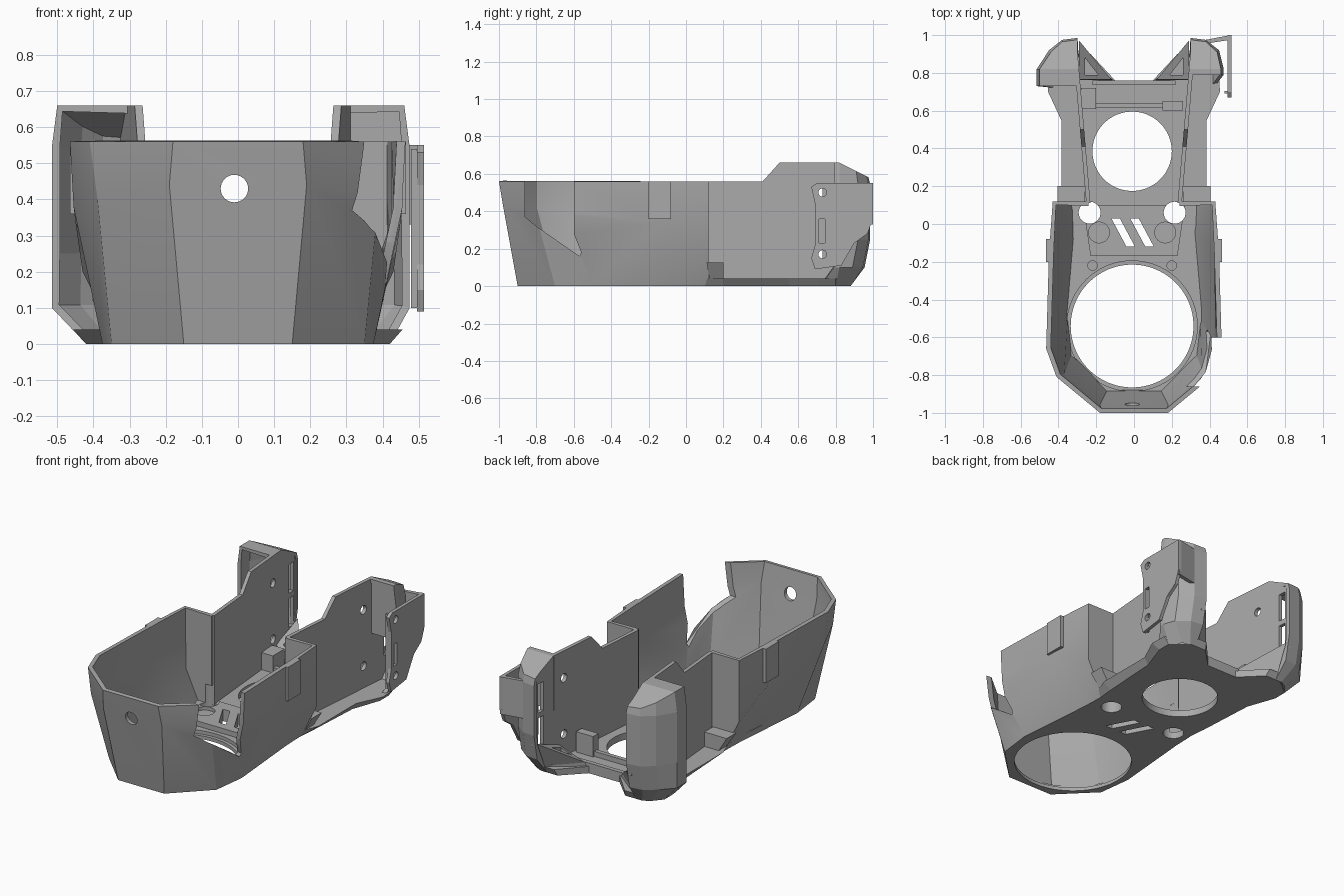
import bpy, bmesh, math

if "Cube" in bpy.data.objects:
    bpy.data.objects.remove(bpy.data.objects["Cube"], do_unlink=True)

GREY = (.40, .40, .40, 1)
mat = bpy.data.materials.new("plain grey plastic")
mat.use_nodes = True
mat.diffuse_color = GREY
mat.node_tree.nodes["Principled BSDF"].inputs["Base Color"].default_value = GREY


def make(name, verts, faces, side=1, solid=True):
    """Mesh object; side=-1 mirrors it across x."""
    bm = bmesh.new()
    vs = [bm.verts.new((x * side, y, z)) for x, y, z in verts]
    for f in faces:
        bm.faces.new([vs[i] for i in f])
    if solid:
        bmesh.ops.recalc_face_normals(bm, faces=bm.faces)
    elif side < 0:
        bmesh.ops.reverse_faces(bm, faces=bm.faces)
    me = bpy.data.meshes.new(name)
    bm.to_mesh(me)
    bm.free()
    me.materials.append(mat)
    ob = bpy.data.objects.new(name, me)
    bpy.context.scene.collection.objects.link(ob)
    return ob


def strips(rings):
    """Quads that join open rings of equal length, bottom to top."""
    n = len(rings[0])
    return [(r * n + i, r * n + i + 1, r * n + n + i + 1, r * n + n + i)
            for r in range(len(rings) - 1) for i in range(n - 1)]


def solid_loft(name, low, high, side=1):
    n = len(low)
    faces = [tuple(range(n)), tuple(range(n, n + n))]
    faces += [(i, (i + 1) % n, n + (i + 1) % n, n + i) for i in range(n)]
    return make(name, low + high, faces, side)


def prism(name, pts, lo, hi, axis="z", side=1):
    place = {"z": lambda a, b, h: (a, b, h), "x": lambda a, b, h: (h, a, b),
             "y": lambda a, b, h: (a, h, b)}[axis]
    return solid_loft(name, [place(a, b, lo) for a, b in pts],
                      [place(a, b, hi) for a, b in pts], side)


def rect(a, b, c, d):
    return [(a, c), (b, c), (b, d), (a, d)]


def disc(cx, cy, r, n=64):
    return [(cx + r * math.cos(math.tau * i / n), cy + r * math.sin(math.tau * i / n))
            for i in range(n)]


def apply(ob, kind, **settings):
    mod = ob.modifiers.new(kind, kind)
    for key, value in settings.items():
        setattr(mod, key, value)
    bpy.context.view_layer.objects.active = ob
    bpy.ops.object.modifier_apply(modifier=mod.name)


def cut(ob, shapes, lo, hi, axis="z"):
    for pts in shapes:
        cutter = prism("cutter", pts, lo, hi, axis)
        cutter.hide_render = True
        apply(ob, "BOOLEAN", operation="DIFFERENCE", solver="EXACT", object=cutter)
        bpy.data.objects.remove(cutter, do_unlink=True)


def mirrored(half):
    """Half outline on +x, front to back, completed on -x."""
    return [(-p[0],) + tuple(p[1:]) for p in reversed(half)] + half


def at(pts, z):
    return [(x, y, z) for x, y in pts]


# Floor: one plate with chamfered edge
rear = [(.34, .2), (.36, .55), (.42, .72), (.42, .8), (.32, .88), (.22, .88), (.1, .76)]
rear_high = [(.385, .2), (.385, .55), (.455, .7), (.45, .8), (.33, .9), (.23, .9), (.1, .76)]
front = [(.15, -.9), (.35, -.7), (.375, -.5), (.335, -.03), (.33, .1)]
front_high = [(.15, -.9), (.355, -.7), (.38, -.5), (.345, -.03), (.345, .1)]
floor = solid_loft("floor", at(mirrored(front + rear), 0), at(mirrored(front_high + rear_high), .04))
bridge = prism("floor_bridge", [(-.27, .1), (-.23, -.17), (.23, -.17), (.27, .1)], .035, .07)

slots = [[(x, .03), (x + .045, .03), (x + .125, -.12), (x + .08, -.12)] for x in (-.12, -.02)]
small = [disc(x, .06, .058, 32) for x in (-.235, .215)]
cut(floor, [disc(-.01, -.54, .325, 96), disc(-.01, .385, .21, 96)] + small + slots, -.1, .2)
cut(floor, [disc(-.01, -.54, .345, 96)], .02, .2)
cut(floor, [disc(x, -.22, .025, 24) for x in (-.22, .2)], .025, .2)
cut(bridge, small + slots, -.1, .2)
cut(bridge, [disc(x, -.045, .055, 32) for x in (-.185, .165)], .05, .2)

# Faceted front bowl with stepped sides
low = [(.15, -.9, 0), (.35, -.7, 0), (.375, -.5, 0), (.335, -.03, 0), (.33, .12, 0), (.24, .12, 0)]
mid = [(.19, -.98, .44), (.39, -.81, .41), (.455, -.64, .38), (.45, -.15, .34), (.43, .12, .2), (.24, .12, .2)]
top = [(.18, -1, .56), (.41, -.81, .56), (.465, -.66, .56), (.45, -.15, .56), (.43, .12, .56), (.24, .12, .56)]
rings = [mirrored(r) for r in (low, mid, top)]
bowl = make("front_bowl", sum(rings, []), strips(rings), solid=False)
apply(bowl, "SOLIDIFY", thickness=.025, offset=-1)
cut(bowl, [[(-.86, .7), (-.86, .37), (-.8, .32), (-.57, .16), (-.56, .18), (-.6, .28), (-.6, .7)]], .2, .7, "x")
cut(bowl, [disc(-.01, .43, .038, 32)], -1.2, -.8, "y")
cut(bowl, small, -.1, .15)

# Side walls, clips and rear corners
wall_shape = [(.11, .03), (.11, .56), (.41, .56), (.5, .66), (.82, .66), (.97, .585), (.97, .18), (.88, .01)]
for side, word, out, mouth in ((1, "left", .475, .79), (-1, "right", .515, .73)):
    # Wall flares outward to the rear
    inner = [(.23 + .085 * (y - .1), y, z) for y, z in wall_shape]
    wall = solid_loft(word + "_wall", inner, [(x + .022, y, z) for x, y, z in inner], side)
    openings = [disc(.73, z, .025, 24) for z in (.17, .5)]
    openings += [rect(.9, .945, z, z + .17) for z in (.17, .37)]
    cut(wall, openings, -.6, .6, "x")

    prism(word + "_clip", rect(-.2, -.08, .36, .56), .425, .465, "x", side)
    solid_loft(word + "_step_foot", at(rect(.26, .335, .13, .2), .01),
               at(rect(.26, .405, .11, .2), .125), side)

    # Hollow corner shell, open to the front
    foot = [(.42, .72), (.42, .8), (.37, .86), (.33, .88), (.29, .88)]
    body = [(out, mouth), (out, .82), (.45, .92), (.38, .975), (.3, .985)]
    crown = [(out - .015, mouth), (out - .015, .82), (.44, .91), (.38, .965), (.3, .975)]
    belt = [(x, y - .03 * (y > .85)) for x, y in body]
    cap = [(x, y, .66 - max(0, y - .82) * .5) for x, y in crown]
    rings = [at(foot, 0), at(belt, .1), at(body, .25), at(body, .545), cap]
    n = len(foot)
    k = n * len(rings)
    verts = sum(rings, []) + [(.3, .82, .66), (.3, mouth, .66)]
    faces = strips(rings) + [(k - n, k - n + 1, k, k + 1), tuple(range(k - n + 1, k + 1))]
    shell = make(word + "_rear_corner", verts, faces, side, solid=False)
    apply(shell, "SOLIDIFY", thickness=.022, offset=-1)

    # Gusset that rises from the floor to the corner
    plan = [(.12, .765), (.29, .765), (.29, .97)]
    gusset = solid_loft(word + "_rear_gusset", [(.1, .76, 0), (.29, .76, 0), (.29, .88, 0)],
                        [(x, y, z) for (x, y), z in zip(plan, (.06, .12, .2))], side)
    cut(gusset, [[(side * x, y) for x, y in ((.19, .79), (.26, .79), (.26, .88))]], .05, .5)

# Panel that closes the upper left corner
prism("left_corner_panel", rect(.29, .46, .34, .655), .795, .815, "y")

# Rear crossbar and posts
prism("crossbar_rib", rect(-.23, .24, .615, .64), .035, .07)
prism("crossbar_lip", rect(-.22, .22, .735, .76), .035, .06)
prism("left_post", rect(.15, .26, .6, .65), .035, .16)
prism("right_post", rect(-.28, -.2, .61, .72), .035, .14)

# Side bracket with screw holes
bracket = prism("side_bracket", [(.67, .53), (.7, .55), (1, .55), (1, .36), (.97, .28), (.9, .23), (.83, .11),
                                 (.69, .09), (.67, .15), (.69, .22), (.69, .44)], .495, .515, "x")
cut(bracket, [disc(.73, .5, .022, 24), disc(.73, .17, .022, 24), rect(.71, .742, .23, .36)], .4, .6, "x")
prism("bracket_lip", rect(.478, .5, .69, .705), .1, .54)
prism("bracket_web", [(.38, .955), (.38, .975), (.51, 1), (.51, .975)], .33, .55)

# Soft shading on the bowl, with its sharp edges kept
bpy.ops.object.select_all(action="DESELECT")
bowl.select_set(True)
bpy.context.view_layer.objects.active = bowl
bpy.ops.object.shade_smooth_by_angle(angle=math.radians(28))
